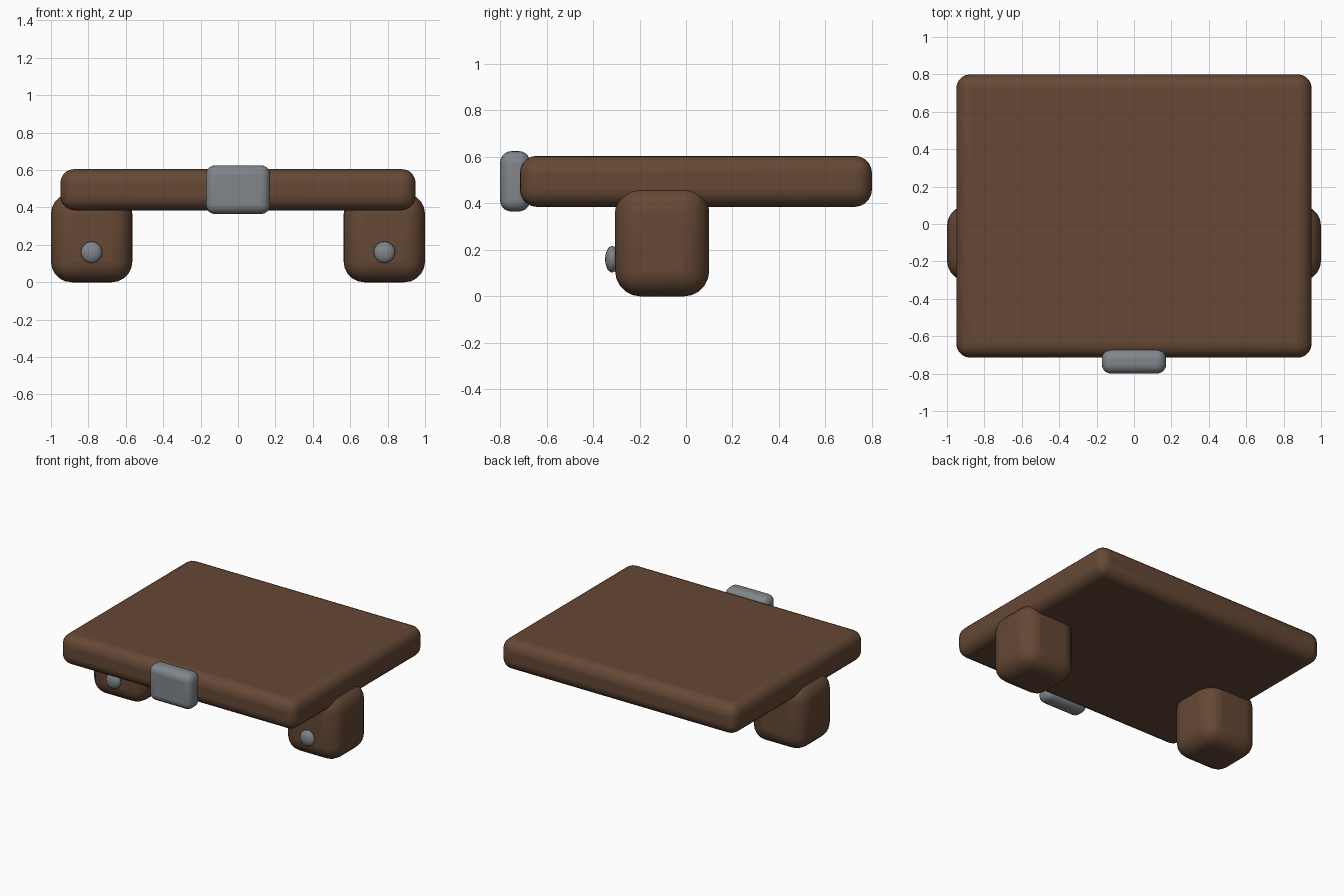
import bpy

if "Cube" in bpy.data.objects:
    bpy.data.objects.remove(bpy.data.objects["Cube"])

def material(name, color):
    m = bpy.data.materials.new(name)
    m.diffuse_color = color
    m.use_nodes = True
    m.node_tree.nodes["Principled BSDF"].inputs["Base Color"].default_value = m.diffuse_color
    return m

brown = material("brown_wood", (0.13, 0.065, 0.035, 1))
grey = material("grey_metal", (0.22, 0.24, 0.26, 1))

def rounded_box(name, lo, hi, radius, mat):
    """Box between two corners with rounded edges."""
    center = [(a + b) / 2 for a, b in zip(lo, hi)]
    bpy.ops.mesh.primitive_cube_add(size=1, location=center)
    ob = bpy.context.object
    ob.name = name
    ob.scale = [b - a for a, b in zip(lo, hi)]
    bpy.ops.object.transform_apply(location=False, rotation=False, scale=True)
    bev = ob.modifiers.new("round", 'BEVEL')
    bev.width = radius
    bev.segments = 5
    ob.data.materials.append(mat)
    bpy.ops.object.shade_smooth_by_angle()
    return ob

# Wide slab and the metal clasp on its front edge
rounded_box("slab", (-0.95, -0.715, 0.385), (0.95, 0.80, 0.605), 0.075, brown)
rounded_box("clasp", (-0.172, -0.80, 0.365), (0.172, -0.67, 0.625), 0.05, grey)

# Block legs, each with a flattened stud on the front
for side, s in (("left", -1), ("right", 1)):
    x0, x1 = sorted((s * 0.565, s * 1.0))
    rounded_box(side + "_leg", (x0, -0.305, 0), (x1, 0.10, 0.475), 0.11, brown)
    bpy.ops.mesh.primitive_uv_sphere_add(segments=24, ring_count=12, radius=1,
                                         location=(s * 0.783, -0.318, 0.16))
    stud = bpy.context.object
    stud.name = side + "_stud"
    stud.scale = (0.057, 0.03, 0.057)
    bpy.ops.object.transform_apply(location=False, rotation=False, scale=True)
    stud.data.materials.append(grey)
    bpy.ops.object.shade_smooth()
